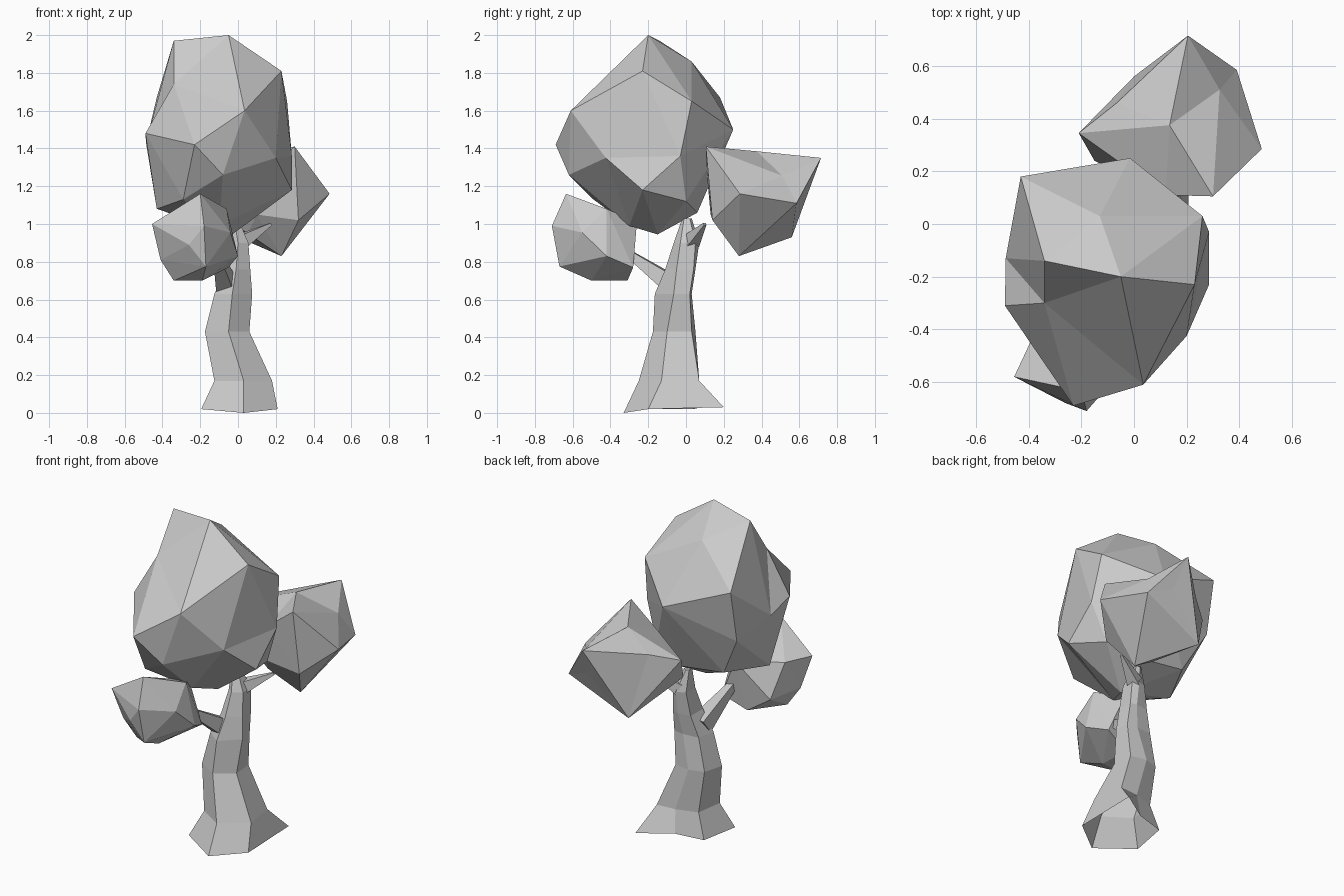
import bpy, bmesh, math
from mathutils import Vector

grey = bpy.data.materials.new("plain_grey")
grey.diffuse_color = (0.6, 0.6, 0.6, 1)


def finish(name, bm):
    bmesh.ops.recalc_face_normals(bm, faces=bm.faces[:])
    me = bpy.data.meshes.new(name)
    bm.to_mesh(me)
    bm.free()
    me.materials.append(grey)
    ob = bpy.data.objects.new(name, me)
    bpy.context.collection.objects.link(ob)
    return ob


def faceted_clump(name, centre, pts, rounding):
    """Low-poly foliage: hull the corners on a rounded shape, then move them to
    their true places, so that slightly sunken corners are kept too."""
    bm = bmesh.new()
    c = Vector(centre)
    key = bm.verts.layers.int.new("corner")
    for i, p in enumerate(pts):
        d = Vector(p) - c
        bm.verts.new(d * d.length ** -rounding)[key] = i
    bmesh.ops.convex_hull(bm, input=bm.verts[:])
    bmesh.ops.delete(bm, geom=[v for v in bm.verts if not v.link_faces], context='VERTS')
    for v in bm.verts:
        v.co = pts[v[key]]
    return finish(name, bm)


def loft(name, rings, cap_start=True):
    """Skin a list of equal-length point rings."""
    bm = bmesh.new()
    vs = [[bm.verts.new(p) for p in r] for r in rings]
    n = len(vs[0])
    for a, b in zip(vs, vs[1:]):
        for i in range(n):
            j = (i + 1) % n
            bm.faces.new((a[i], a[j], b[j], b[i]))
    if cap_start:
        bm.faces.new(vs[0][::-1])
    bm.faces.new(vs[-1])
    return finish(name, bm)


def branch(name, start, end, r0, r1, sides=4):
    """Tapered limb between two points."""
    s, e = Vector(start), Vector(end)
    q = (e - s).to_track_quat('Z', 'Y')
    rings = []
    for c, r in ((s, r0), (e, r1)):
        rings.append([c + q @ Vector((r * math.cos(t), r * math.sin(t), 0))
                      for t in [2 * math.pi * (k + 0.5) / sides for k in range(sides)]])
    return loft(name, rings)


# Trunk: six-sided rings, flared roots at the open base, bending as it rises
base = [(-0.195, -0.2, 0.02), (0.03, -0.33, 0), (0.21, -0.2, 0.02),
        (0.205, 0.2, 0.03), (0.02, 0.08, 0.03), (-0.15, 0.04, 0.02)]
sections = [
    (0.17, [(-0.125, -0.15), (0.03, -0.25), (0.18, -0.13), (0.15, 0.07), (0.03, 0.06), (-0.1, 0.02)]),
    (0.43, [(-0.175, -0.1), (-0.05, -0.175), (0.06, -0.1), (0.05, 0.03), (-0.05, 0.05), (-0.14, 0.02)]),
    (0.63, [(-0.125, -0.09), (-0.03, -0.165), (0.075, -0.065), (0.065, 0.02), (0, 0.03), (-0.1, 0.02)]),
    (0.76, [(-0.06, -0.08), (-0.01, -0.11), (0.065, -0.05), (0.06, 0.04), (0.02, 0.05), (-0.06, 0.04)]),
    (0.9, [(-0.035, -0.04), (0, -0.065), (0.055, -0.03), (0.055, 0.05), (0.02, 0.07), (-0.035, 0.05)]),
    (1.03, [(-0.035, -0.01), (-0.02, -0.02), (0, -0.01), (0, 0.02), (-0.02, 0.03), (-0.035, 0.02)])]
loft("trunk", [base] + [[(x, y, z) for x, y in ring] for z, ring in sections], False)

# Limbs carrying the side clumps
branch("front_branch", (-0.06, -0.06, 0.67), (-0.12, -0.34, 0.87), 0.07, 0.02)
branch("back_branch", (0.02, 0.03, 0.91), (0.175, 0.1, 1.0), 0.05, 0.01)

# Main crown
faceted_clump("main_crown", (-0.1, -0.2, 1.45), [
    (-0.05, -0.2, 2.0), (-0.34, -0.14, 1.97), (0.23, -0.23, 1.81), (0.035, -0.61, 1.6),
    (-0.23, -0.69, 1.42), (-0.49, -0.31, 1.48), (-0.487, -0.13, 1.43), (-0.43, 0.18, 1.67),
    (-0.015, 0.25, 1.5), (0.26, 0.03, 1.65), (0.285, -0.03, 1.36), (0.285, -0.23, 1.18),
    (0.2, -0.425, 1.35), (-0.13, 0.03, 1.86), (-0.29, -0.49, 1.13), (-0.08, -0.62, 1.26),
    (-0.43, -0.2, 1.08), (-0.03, -0.15, 0.945), (-0.1, -0.3, 0.99), (0, 0.06, 1.06),
    (-0.3, 0.06, 1.1), (0.2, 0, 1.12), (-0.43, 0.12, 1.35), (-0.34, -0.3, 1.74)], 0.8)

# Back right clump, with one corner drawn out to a point
faceted_clump("back_clump", (0.14, 0.36, 1.14), [
    (0.3, 0.105, 1.41), (0.205, 0.715, 1.35), (0.325, 0.51, 1.255), (0.39, 0.585, 1.11),
    (0.24, 0.63, 1.17), (0, 0.56, 0.93), (0.23, 0.28, 0.83), (0.485, 0.285, 1.16),
    (0.32, 0.14, 1.02), (0.135, 0.375, 1.385), (-0.065, 0.46, 1.3), (-0.21, 0.345, 1.26),
    (-0.15, 0.24, 1.1), (0.05, 0.22, 0.95), (0.1, 0.13, 1.05), (0.12, 0.11, 1.27)], 0.8)

# Front left clump
faceted_clump("front_clump", (-0.21, -0.47, 0.91), [
    (-0.2, -0.635, 1.16), (-0.455, -0.58, 1.0), (-0.18, -0.71, 0.99), (-0.26, -0.68, 0.89),
    (-0.41, -0.53, 0.81), (-0.17, -0.67, 0.775), (-0.34, -0.5, 0.7), (-0.19, -0.5, 0.7),
    (-0.2, -0.31, 0.7), (-0.05, -0.28, 0.77), (0, -0.42, 0.83), (-0.04, -0.55, 0.955),
    (-0.06, -0.42, 1.08), (-0.15, -0.26, 1.01), (-0.38, -0.42, 1.0), (-0.35, -0.32, 0.8)], 0.6)
